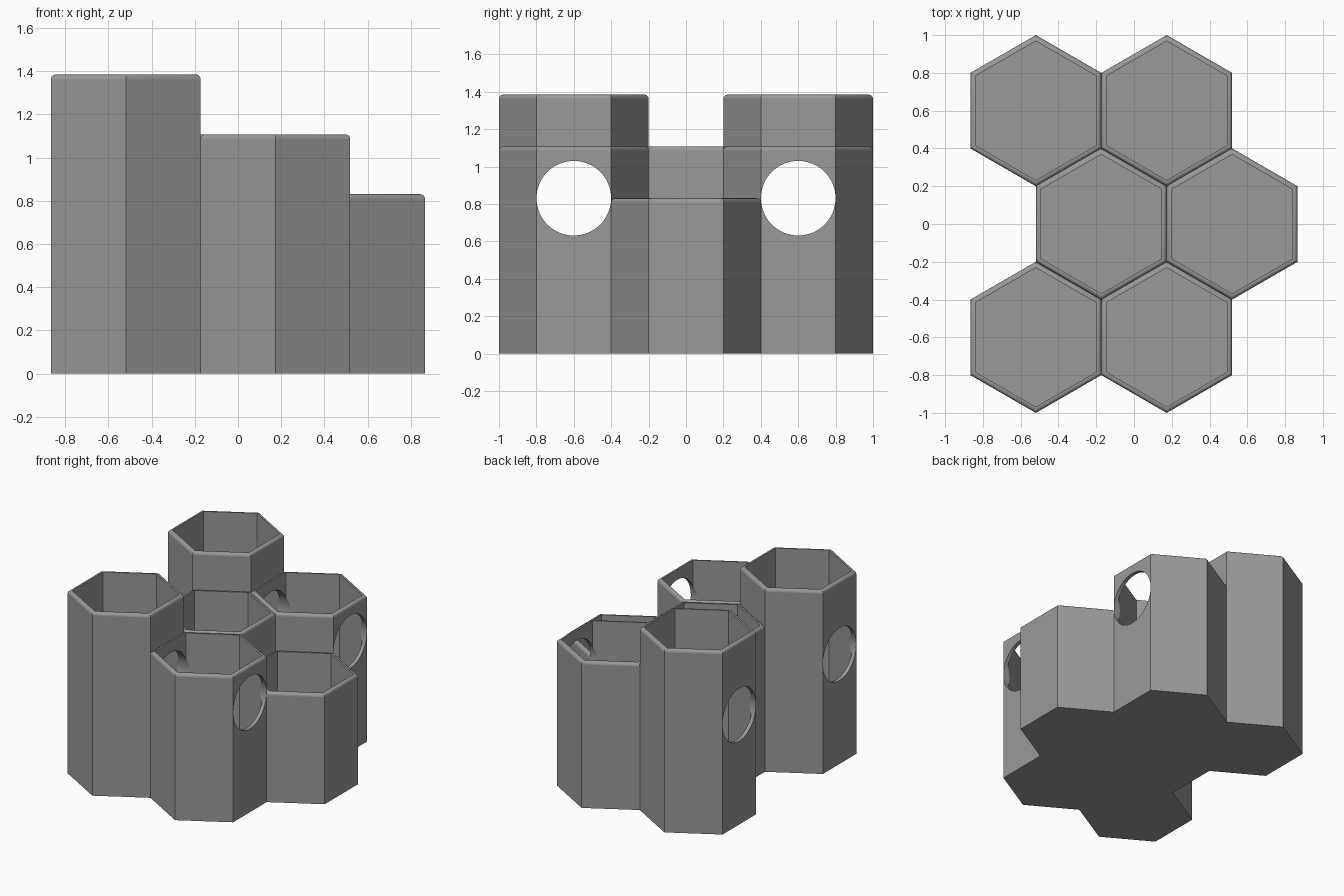
import bpy, bmesh, math

if "Cube" in bpy.data.objects:
    bpy.data.objects.remove(bpy.data.objects["Cube"])

R = 0.4                          # corner radius of a cell
A = R * math.cos(math.pi / 6)    # half width across flats
WALL, FLOOR, FILLET = 0.0277, 0.0277, 0.022
HOLE_R, HOLE_Z = 0.1995, 0.831

grey = bpy.data.materials.new("plain grey")
grey.diffuse_color = (0.32, 0.32, 0.32, 1)
grey.use_nodes = True
grey.node_tree.nodes["Principled BSDF"].inputs["Base Color"].default_value = grey.diffuse_color


def ring(bm, inset, z):
    r = R - inset / math.cos(math.pi / 6)
    return [bm.verts.new((r * math.sin(k * math.pi / 3), r * math.cos(k * math.pi / 3), z))
            for k in range(6)]


def make_cell(name, x, y, height):
    # profile: outside wall, rounded outer rim, inside wall down to the floor
    profile = [(0, 0)]
    for i in range(7):
        a = i / 6 * math.pi / 2
        profile.append((FILLET * (1 - math.cos(a)), height - FILLET * (1 - math.sin(a))))
    profile += [(WALL, height), (WALL, FLOOR)]
    bm = bmesh.new()
    rings = [ring(bm, d, z) for d, z in profile]
    for lo, hi in zip(rings, rings[1:]):
        for k in range(6):
            n = (k + 1) % 6
            bm.faces.new((lo[k], lo[n], hi[n], hi[k]))
    bm.faces.new(rings[0])
    bm.faces.new(rings[-1])
    bmesh.ops.recalc_face_normals(bm, faces=bm.faces)
    mesh = bpy.data.meshes.new(name)
    bm.to_mesh(mesh)
    bm.free()
    mesh.materials.append(grey)
    ob = bpy.data.objects.new(name, mesh)
    ob.location = (x, y, 0)
    bpy.context.collection.objects.link(ob)
    return ob


def activate(ob):
    bpy.ops.object.select_all(action='DESELECT')
    ob.select_set(True)
    bpy.context.view_layer.objects.active = ob


def bore(ob, y):
    # round hole running sideways through the cell
    bpy.ops.mesh.primitive_cylinder_add(vertices=64, radius=HOLE_R, depth=4,
                                        location=(0, y, HOLE_Z),
                                        rotation=(0, math.pi / 2, 0))
    cutter = bpy.context.object
    cutter.name = "hole_cutter"
    cutter.hide_render = True
    cutter.data.materials.append(grey)
    mod = ob.modifiers.new("hole", 'BOOLEAN')
    mod.operation = 'DIFFERENCE'
    mod.solver = 'EXACT'
    mod.object = cutter
    activate(ob)
    bpy.ops.object.modifier_apply(modifier=mod.name)
    bpy.data.objects.remove(cutter, do_unlink=True)


# two centre cells
cells = [make_cell("middle_cell", -A / 2, 0, 1.108),
         make_cell("low_cell", 1.5 * A, 0, 0.831)]

# front and back pairs, bored through
for side, y in (("front", -0.6), ("back", 0.6)):
    for kind, x, h in (("tall", -1.5 * A, 1.385), ("medium", A / 2, 1.108)):
        cell = make_cell(f"{side}_{kind}_cell", x, y, h)
        bore(cell, y)
        cells.append(cell)

# smooth the rims and hole edges, keep the big walls flat
for cell in cells:
    activate(cell)
    bpy.ops.object.shade_smooth_by_angle(angle=math.radians(30))
    for p in cell.data.polygons:
        if p.area > 0.01:
            p.use_smooth = False
